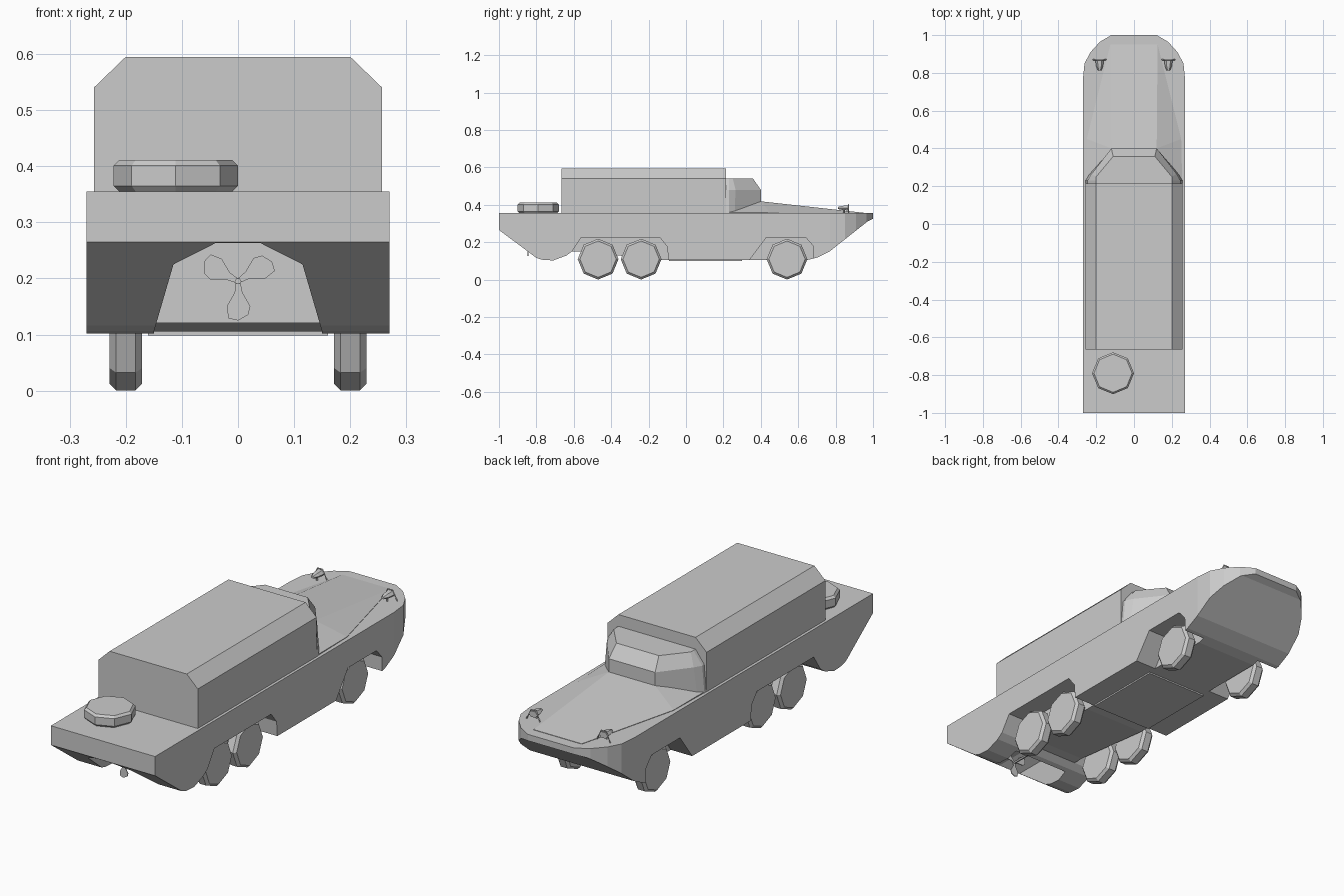
import bpy, bmesh
from math import cos, sin, pi
from mathutils import Matrix, Vector

if "Cube" in bpy.data.objects:
    bpy.data.objects.remove(bpy.data.objects["Cube"])


def loft(name, rings):
    """Skin equal-length rings of points and cap both ends."""
    bm = bmesh.new()
    vs = [[bm.verts.new(p) for p in r] for r in rings]
    n = len(vs[0])
    for a, b in zip(vs, vs[1:]):
        for i in range(n):
            j = (i + 1) % n
            bm.faces.new((a[i], a[j], b[j], b[i]))
    bm.faces.new(vs[0])
    bm.faces.new(vs[-1])
    bmesh.ops.recalc_face_normals(bm, faces=bm.faces)
    me = bpy.data.meshes.new(name)
    bm.to_mesh(me)
    bm.free()
    ob = bpy.data.objects.new(name, me)
    bpy.context.collection.objects.link(ob)
    return ob


def prism(name, pts, axis, a, b):
    """Extrude a flat profile along an axis from a to b."""
    def place(p, t):
        q = list(p)
        q.insert('xyz'.index(axis), t)
        return q
    return loft(name, [[place(p, t) for p in pts] for t in (a, b)])


def sym(pts):
    """Mirror a half outline (x >= 0) into a closed outline."""
    return pts + [(-p[0],) + tuple(p[1:]) for p in reversed(pts)]


def cut(ob, tool, op='DIFFERENCE'):
    m = ob.modifiers.new('cut', 'BOOLEAN')
    m.operation, m.object, m.solver = op, tool, 'EXACT'
    dg = bpy.context.evaluated_depsgraph_get()
    me = bpy.data.meshes.new_from_object(ob.evaluated_get(dg))
    ob.modifiers.clear()
    ob.data = me
    bpy.data.objects.remove(tool)


def tyre(name, centre, axis, r, h, c):
    """Octagonal chamfered disc."""
    rings = []
    for t, rr in ((-h, r - c), (-h + c, r), (h - c, r), (h, r - c)):
        ring = []
        for k in range(8):
            u, v = rr * cos(k * pi / 4), rr * sin(k * pi / 4)
            off = (t, u, v) if axis == 'x' else (u, v, t)
            ring.append(Vector(centre) + Vector(off))
        rings.append(ring)
    return loft(name, rings)


def bar(name, p, q, w):
    """Thin four-sided rod between two points."""
    p, q = Vector(p), Vector(q)
    d = (q - p).normalized()
    s = d.cross(Vector((0, 1, 0))).normalized() * w
    t = d.cross(s).normalized() * w
    return loft(name, [[e + s, e + t, e - s, e - t] for e in (p, q)])


# Hull: side profile trimmed by the deck outline
hull = prism('hull', [(-1, .355), (-1, .265), (-.8, .116), (-.77, .106), (-.71, .102),
                      (-.64, .128), (-.61, .15), (-.56, .15), (-.14, .105), (.65, .105),
                      (.70, .117), (.77, .152), (.97, .31), (1, .325), (1, .355)],
             'x', -.3, .3)
plan = prism('deck_outline', sym([(.27, -1.1), (.27, .77), (.262, .85), (.23, .91),
                                  (.18, .965), (.12, 1.0)]), 'z', -.1, .6)
cut(hull, plan, 'INTERSECT')

# Propeller tunnel and wheel wells
cut(hull, prism('tunnel_cutter', sym([(.153, .05), (.15, .105), (.115, .225), (.04, .263)]),
                'y', -1.1, -.66))
for s in (-1, 1):
    cut(hull, prism('rear_well_cutter', [(-.63, .05), (-.61, .15), (-.56, .225), (-.14, .225),
                                         (-.10, .175), (-.09, .05)], 'x', s * .16, s * .32))
    cut(hull, prism('front_well_cutter', [(.29, .05), (.34, .105), (.43, .225), (.64, .225),
                                          (.68, .18), (.685, .05)], 'x', s * .16, s * .32))
# The side sills reach full depth behind the rear wells
prism('keel', [(-.09, .098), (-.09, .12), (.3, .12), (.3, .098)], 'x', -.16, .16)

# Canvas cargo cover
prism('cargo_cover', sym([(.257, .35), (.257, .54), (.2, .595)]), 'y', -.665, .215)

# Cab with angled windscreen
loft('cab', [[(x, y, z) for x, y in sym([(xs, .21), (xs, .23), (xm, ym), (xf, yf)])]
             for z, xs, xm, ym, xf, yf in ((.35, .257, .24, .26, .12, .4),
                                           (.48, .245, .225, .265, .12, .4),
                                           (.54, .20, .20, .25, .11, .358))])

# Sloping bow hood
bm = bmesh.new()
half = [(.125, .95, .357), (.12, .4, .418), (.255, .22, .36), (.25, .45, .357)]
R = [bm.verts.new(p) for p in half]
L = [bm.verts.new((-x, y, z)) for x, y, z in half]
bm.faces.new((R[0], R[1], L[1], L[0]))
bm.faces.new((R[1], R[2], L[2], L[1]))
for V in (R, L):
    bm.faces.new((V[0], V[1], V[3]))
    bm.faces.new((V[1], V[2], V[3]))
base = [bm.verts.new((v.co.x, v.co.y, .35)) for v in (R[0], R[3], R[2], L[2], L[3], L[0])]
rim = [R[0], R[3], R[2], L[2], L[3], L[0]]
for i in range(6):
    j = (i + 1) % 6
    bm.faces.new((rim[i], rim[j], base[j], base[i]))
bm.faces.new(base)
bmesh.ops.recalc_face_normals(bm, faces=bm.faces)
me = bpy.data.meshes.new('bow_hood')
bm.to_mesh(me)
bm.free()
bpy.context.collection.objects.link(bpy.data.objects.new('bow_hood', me))

# Wheels and spare
for s in (-1, 1):
    for label, y in (('rear', -.47), ('middle', -.24), ('front', .54)):
        tyre(label + '_wheel', (s * .2, y, .109), 'x', .109, .029, .012)
tyre('spare_wheel', (-.111, -.79, .383), 'z', .111, .028, .01)

# Headlights with guard bars
for s in (-1, 1):
    x = s * .182
    loft('headlight', [[(x + r * cos(k * pi / 3), y, .383 + .7 * r * sin(k * pi / 3))
                        for k in range(6)] for y, r in ((.872, .023), (.835, .018), (.812, .009))])
    bar('headlight_stand', (x, .845, .352), (x, .845, .38), .005)
    for d in (-1, 1):
        bar('headlight_guard', (x + d * .035, .87, .354), (x + d * .012, .868, .402), .003)
    bar('guard_top', (x - .014, .868, .401), (x + .014, .868, .401), .003)

# Three-bladed propeller with shaft
blade = [(.004, 0), (.008, -.02), (.022, -.045), (.018, -.06), (0, -.07), (-.017, -.066),
         (-.02, -.045), (-.006, -.02), (-.004, 0)]
for k in range(3):
    b = prism('propeller_blade', blade, 'y', -.002, .002)
    b.data.transform(Matrix.Translation((0, -.845, .195)) @ Matrix.Rotation(k * 2 * pi / 3, 4, 'Y'))
prism('propeller_shaft', [(.006 * cos(k * pi / 3), .195 + .006 * sin(k * pi / 3))
                          for k in range(6)], 'y', -.855, -.65)
